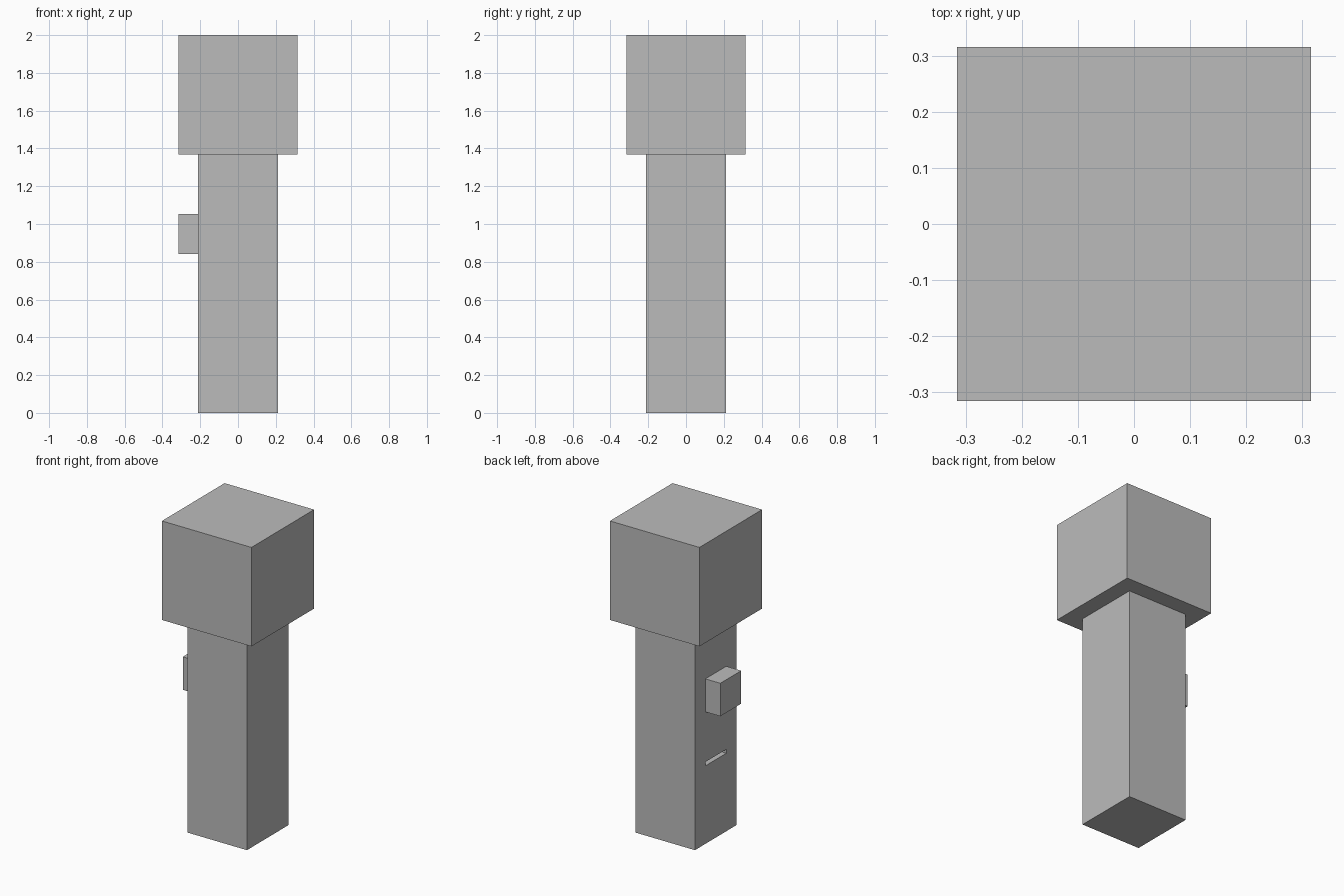
import bpy
import bmesh
from mathutils import Vector

cube = bpy.data.objects.get("Cube")
if cube:
    bpy.data.objects.remove(cube, do_unlink=True)

# Proportions are multiples of one unit
U = 2 / 9.5
COLUMN_H = 6.5 * U

grey = bpy.data.materials.new("plain_grey")
grey.use_nodes = True
colour = (0.5, 0.5, 0.5, 1)
grey.diffuse_color = colour
grey.node_tree.nodes["Principled BSDF"].inputs["Base Color"].default_value = colour


def box(name, size, centre):
    """Flat-shaded box with its own mesh."""
    bm = bmesh.new()
    bmesh.ops.create_cube(bm, size=1)
    bmesh.ops.scale(bm, vec=Vector(size), verts=bm.verts)
    mesh = bpy.data.meshes.new(name)
    bm.to_mesh(mesh)
    bm.free()
    mesh.materials.append(grey)
    obj = bpy.data.objects.new(name, mesh)
    obj.location = centre
    bpy.context.collection.objects.link(obj)
    return obj


# Square shaft, wide cubic head and the button on the right side
column = box("column", (2 * U, 2 * U, COLUMN_H), (0, 0, COLUMN_H / 2))
box("head", (3 * U, 3 * U, 3 * U), (0, 0, COLUMN_H + 1.5 * U))
box("side_button", (U / 2, U, U), (-1.25 * U, 0, 4.5 * U))

# Narrow slot recessed into the side below the button
cutter = box("slot_cutter", (U / 2, U, 0.025), (-U, 0, 0.51))
cutter.hide_render = True
cutter.hide_set(True)
cutter.display_type = "WIRE"
cut = column.modifiers.new("slot", "BOOLEAN")
cut.operation = "DIFFERENCE"
cut.solver = "EXACT"
cut.object = cutter
